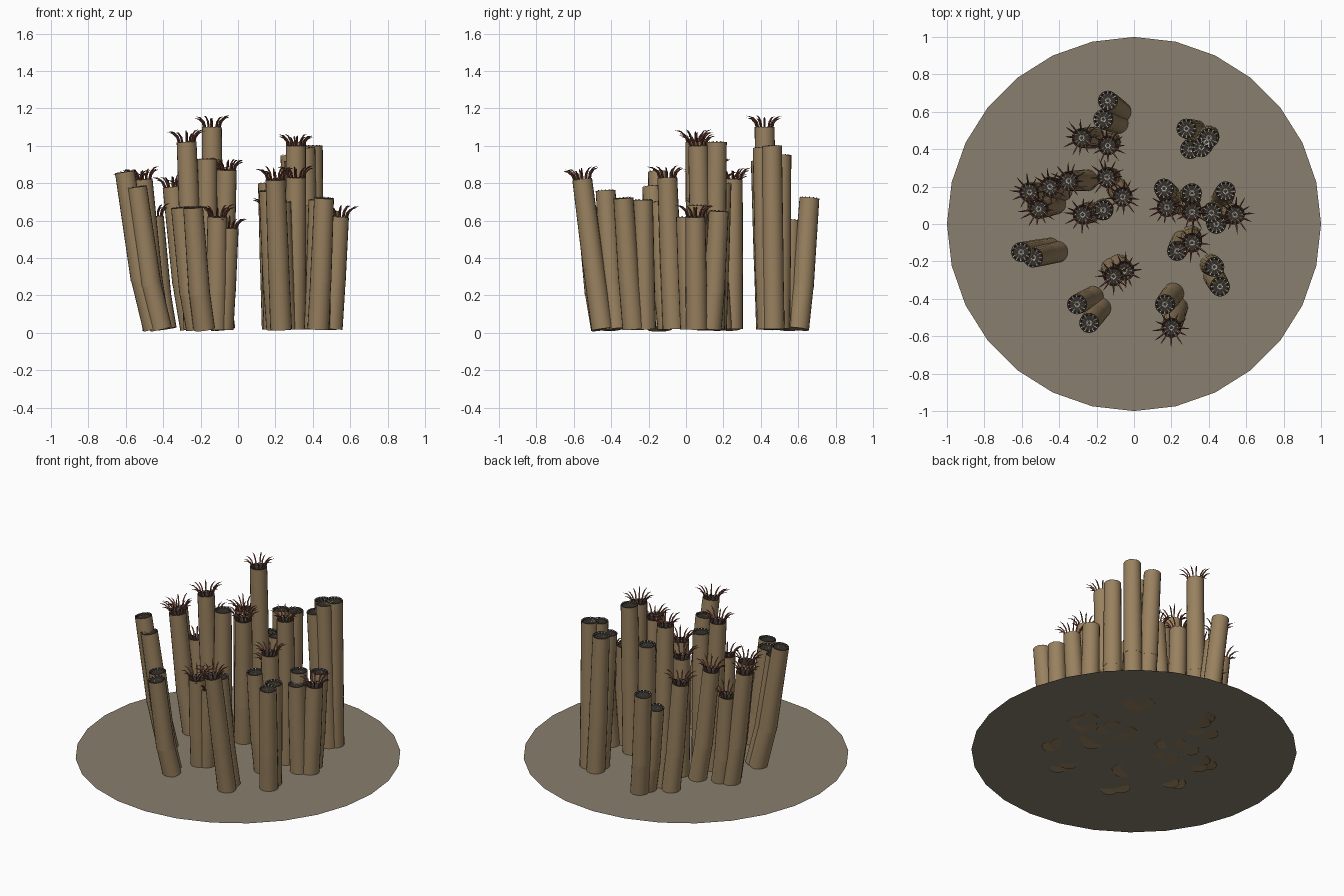
import bpy, bmesh, math, random
from mathutils import Vector

random.seed(4)
if "Cube" in bpy.data.objects:
    bpy.data.objects.remove(bpy.data.objects["Cube"])


def material(name, rgb):
    m = bpy.data.materials.new(name)
    m.use_nodes = True
    m.diffuse_color = (*rgb, 1)
    m.node_tree.nodes["Principled BSDF"].inputs["Base Color"].default_value = (*rgb, 1)
    return m


PALETTE = [material("tube_tan", (.32, .22, .115)), material("mouth_dark", (.035, .027, .02)),
           material("stripe_pale", (.5, .47, .42)), material("tentacle_red", (.2, .07, .045))]
SAND = material("seabed_grey", (.25, .21, .155))
TUBE, DARK, PALE, RED = range(len(PALETTE))
SIDES = 20
FLOOR = .02


def frame(axis):
    """Two directions square to an axis."""
    u = axis.cross(Vector((0, 1, 0))).normalized()
    return u, axis.cross(u).normalized()


def ring(bm, centre, axis, radius, sides):
    u, v = frame(axis)
    turns = [math.tau * i / sides for i in range(sides)]
    return [bm.verts.new(centre + radius * (u * math.cos(t) + v * math.sin(t))) for t in turns]


def bridge(bm, low, high, index):
    n = len(low)
    for i in range(n):
        j = (i + 1) % n
        bm.faces.new((low[i], low[j], high[j], high[i])).material_index = index


def pipe(bm, a, b, r0, r1):
    """Closed-bottom tube section; returns its top ring and its axis."""
    axis = (b - a).normalized()
    low, high = ring(bm, a, axis, r0, SIDES), ring(bm, b, axis, r1, SIDES)
    bm.faces.new(low[::-1]).material_index = TUBE
    bridge(bm, low, high, TUBE)
    return high, axis


def mouth(bm, rim, centre, axis, radius):
    """Sunken dark mouth with raised pale radial stripes."""
    inner = ring(bm, centre, axis, radius * .86, SIDES)
    floor = ring(bm, centre - axis * .012, axis, radius * .8, SIDES)
    bridge(bm, rim, inner, DARK)
    bridge(bm, inner, floor, DARK)
    bm.faces.new(floor).material_index = DARK
    u, v = frame(axis)
    for i in range(12):
        t = math.tau * i / 12
        out = u * math.cos(t) + v * math.sin(t)
        side = axis.cross(out) * .004
        tip = centre + out * radius * .9 + axis * .004
        root = centre + out * .008 - axis * .006
        f = bm.faces.new([bm.verts.new(p) for p in (root - side * .4, tip - side, tip + side, root + side * .4)])
        f.material_index = PALE


def plume(bm, centre, axis, radius):
    """Crown of thin tentacles curling outward."""
    u, v = frame(axis)
    for i in range(12):
        t = math.tau * (i + random.uniform(-.25, .25)) / 12
        out = u * math.cos(t) + v * math.sin(t)
        reach = random.uniform(.75, 1.1)
        path = [centre + out * (radius * .75 + a * reach) + axis * b * reach
                for a, b in ((0, -.01), (.012, .03), (.035, .052), (.065, .06))]
        last = None
        for k, width in enumerate((.006, .0055, .004)):
            now = ring(bm, path[k], (path[k + 1] - path[k]).normalized(), width, 4)
            if last:
                bridge(bm, last, now, RED)
            last = now
        tip = bm.verts.new(path[-1])
        for k in range(4):
            bm.faces.new((last[k], last[(k + 1) % 4], tip)).material_index = RED


def finish(bm, name, materials):
    mesh = bpy.data.meshes.new(name)
    bm.to_mesh(mesh)
    bm.free()
    for m in materials:
        mesh.materials.append(m)
    ob = bpy.data.objects.new(name, mesh)
    bpy.context.collection.objects.link(ob)
    return ob


def cluster(name, base, plumed=(), plain=()):
    """Group of jointed tubes rising from one spot to the given tops."""
    bm = bmesh.new()
    tops = [Vector(t) for t in (*plumed, *plain)]
    mean = sum(tops, Vector()) / len(tops)
    for k, top in enumerate(tops):
        offset = (top - mean) * .6
        foot = Vector((base[0] + offset.x, base[1] + offset.y, FLOOR))
        joint = foot.lerp(top, .45)
        joint.z = top.z * random.uniform(.33, .45)
        pipe(bm, foot, joint, .058, .056)
        start = joint - (top - joint).normalized() * .02
        rim, axis = pipe(bm, start, top, .057, .053)
        mouth(bm, rim, top, axis, .053)
        if k < len(plumed):
            plume(bm, top, axis, .053)
    ob = finish(bm, name, PALETTE)
    ob.select_set(True)
    bpy.context.view_layer.objects.active = ob


# Flat seabed
bm = bmesh.new()
bmesh.ops.create_circle(bm, cap_ends=True, segments=28, radius=1)
bmesh.ops.translate(bm, verts=bm.verts, vec=(0, 0, FLOOR))
finish(bm, "seabed_disc", [SAND])

# Tube clusters, back to front
bpy.ops.object.select_all(action='DESELECT')
cluster("back_pair", (-.08, .57), plain=[(-.14, .66, .72), (-.165, .56, .6)])
cluster("back_tall_tubes", (-.17, .45), plumed=[(-.28, .46, .76), (-.14, .42, 1.1)])
cluster("back_left_bunch", (.36, .46),
        plain=[(.28, .51, .95), (.4, .46, 1), (.3, .4, .92), (.36, .41, .99)])
cluster("right_bunch", (-.42, .15), plumed=[(-.56, .17, .8), (-.51, .08, .82), (-.45, .2, .62)])
cluster("inner_right_pair", (-.19, .24), plumed=[(-.35, .23, .78), (-.145, .25, .82)])
cluster("centre_tube", (-.09, .19), plumed=[(-.06, .145, .87)])
cluster("centre_right_pair", (-.2, .07), plumed=[(-.275, .05, 1.02)], plain=[(-.165, .075, .93)])
cluster("outer_right_pair", (-.43, -.14), plain=[(-.605, -.15, .86), (-.54, -.18, .78)])
cluster("front_centre_pair", (-.1, -.23), plumed=[(-.11, -.28, .62), (-.05, -.25, .56)])
cluster("front_right_pair", (-.2, -.42), plain=[(-.305, -.43, .67), (-.24, -.53, .67)])
cluster("front_left_pair", (.22, -.41), plumed=[(.2, -.555, .82)], plain=[(.165, -.43, .76)])
cluster("outer_left_pair", (.42, -.25), plain=[(.43, -.23, .71), (.46, -.335, .72)])
cluster("inner_left_pair", (.19, .13), plumed=[(.175, .09, .66)], plain=[(.16, .19, .8)])
cluster("centre_left_pair", (.3, .12), plumed=[(.31, .065, 1)], plain=[(.31, .165, 1.02)])
cluster("middle_left_pair", (.28, -.08), plumed=[(.31, -.1, .83)], plain=[(.23, -.145, .7)])
cluster("left_bunch", (.46, .07), plumed=[(.54, .05, .62)],
        plain=[(.49, .175, .65), (.44, 0, .62), (.415, .06, .68)])
bpy.ops.object.shade_smooth_by_angle(angle=math.radians(35))
